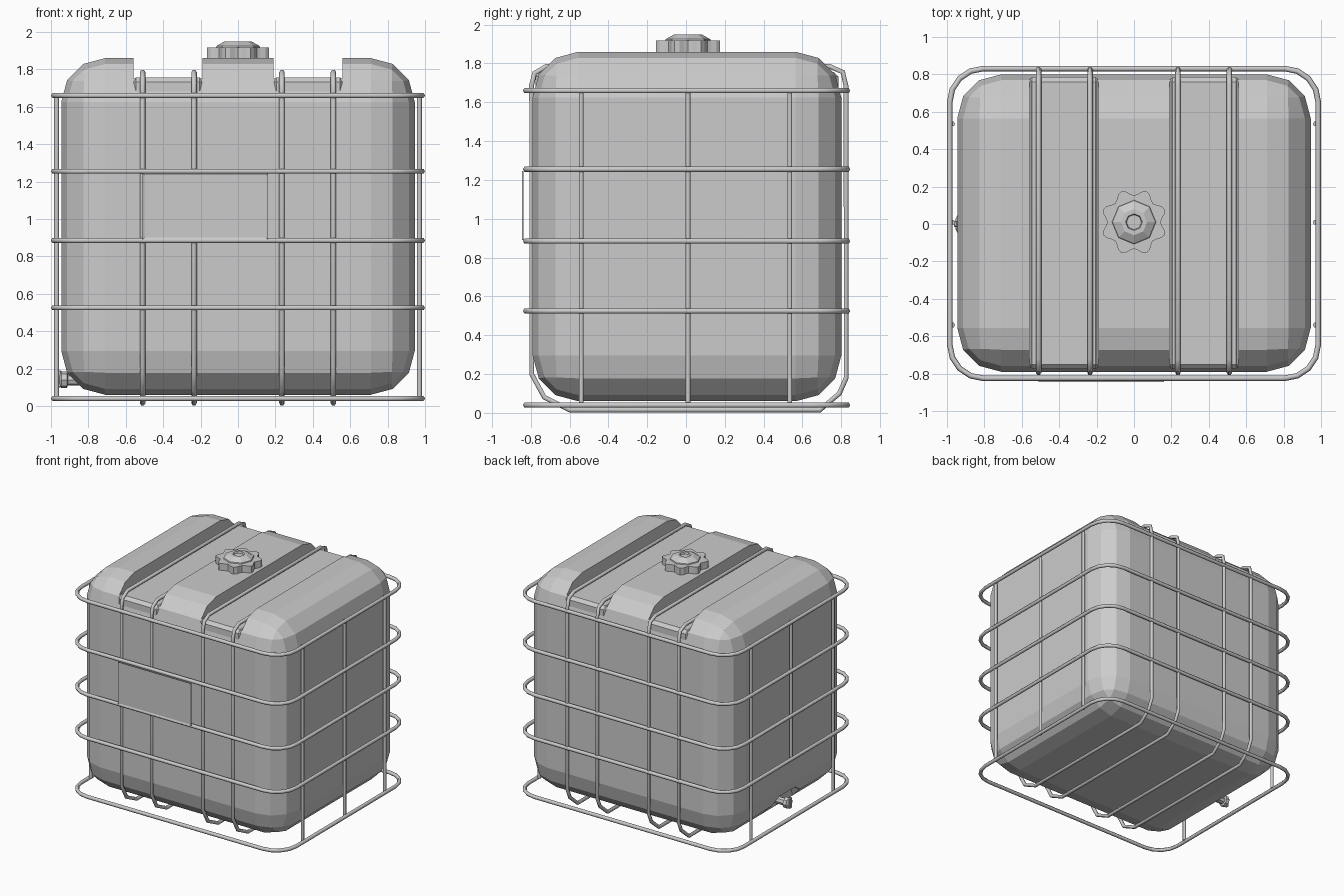
import bpy, bmesh
from math import pi, cos, sin
from mathutils import Matrix, Vector

if "Cube" in bpy.data.objects:
    bpy.data.objects.remove(bpy.data.objects["Cube"])


def make_material(name, rgb):
    mat = bpy.data.materials.new(name)
    mat.use_nodes = True
    color = (*rgb, 1)
    mat.diffuse_color = color
    mat.node_tree.nodes["Principled BSDF"].inputs["Base Color"].default_value = color
    return mat


grey = make_material("light grey", (0.6, 0.6, 0.6))


def add_mesh(name, bm):
    bmesh.ops.recalc_face_normals(bm, faces=bm.faces[:])
    mesh = bpy.data.meshes.new(name)
    bm.to_mesh(mesh)
    bm.free()
    mesh.materials.append(grey)
    obj = bpy.data.objects.new(name, mesh)
    bpy.context.collection.objects.link(obj)
    return obj


def bake(obj):
    """Replace an object with its evaluated mesh."""
    graph = bpy.context.evaluated_depsgraph_get()
    mesh = bpy.data.meshes.new_from_object(obj.evaluated_get(graph))
    name = obj.name
    bpy.data.objects.remove(obj)
    new = bpy.data.objects.new(name, mesh)
    bpy.context.collection.objects.link(new)
    return new


def box(name, low, high, bevel=0, segments=1):
    low, high = Vector(low), Vector(high)
    bm = bmesh.new()
    bmesh.ops.create_cube(bm, size=1)
    for v in bm.verts:
        v.co = (low + high) / 2 + v.co * (high - low)
    if bevel:
        bmesh.ops.bevel(bm, geom=bm.edges[:], offset=bevel, segments=segments,
                        profile=0.5, affect='EDGES')
    return add_mesh(name, bm)


def prism(name, outline, direction):
    bm = bmesh.new()
    face = bm.faces.new([bm.verts.new(p) for p in outline])
    ext = bmesh.ops.extrude_face_region(bm, geom=[face])["geom"]
    verts = [g for g in ext if isinstance(g, bmesh.types.BMVert)]
    bmesh.ops.translate(bm, vec=direction, verts=verts)
    return add_mesh(name, bm)


def lathe(name, profile, sides, matrix):
    """Spin (radius, height) points about z, then place the result."""
    bm = bmesh.new()
    rings = [[bm.verts.new((r * cos(2 * pi * i / sides), r * sin(2 * pi * i / sides), z))
              for i in range(sides)] for r, z in profile]
    for a, b in zip(rings, rings[1:]):
        for i in range(sides):
            j = (i + 1) % sides
            bm.faces.new((a[i], a[j], b[j], b[i]))
    bm.faces.new(rings[0])
    bm.faces.new(rings[-1])
    bmesh.ops.transform(bm, matrix=matrix, verts=bm.verts[:])
    return add_mesh(name, bm)


def tube(name, points, closed=False, radius=0.015):
    curve = bpy.data.curves.new(name, 'CURVE')
    curve.dimensions = '3D'
    curve.bevel_depth = radius
    curve.bevel_resolution = 1
    curve.use_fill_caps = True
    spline = curve.splines.new('POLY')
    spline.points.add(len(points) - 1)
    for p, co in zip(spline.points, points):
        p.co = (*co, 1)
    spline.use_cyclic_u = closed
    curve.materials.append(grey)
    obj = bpy.data.objects.new(name, curve)
    bpy.context.collection.objects.link(obj)
    return bake(obj)


# Tank body with two top channels and a valve recess
tank = box("tank", (-0.945, -0.79, 0.06), (0.945, 0.8, 1.86), 0.235, 3)
cutters = [box("channel_cutter", (min(s * 0.19, s * 0.56), -1, 1.75),
               (max(s * 0.19, s * 0.56), 1, 2)) for s in (-1, 1)]
cutters.append(prism("recess_cutter",
                     [(-1.1, -0.24, 0), (-1.1, 0.24, 0), (-1.1, 0.18, 0.18),
                      (-1.1, 0.1, 0.23), (-1.1, -0.1, 0.23), (-1.1, -0.18, 0.18)],
                     (0.27, 0, 0)))
for cutter in cutters:
    cutter.hide_render = True
    mod = tank.modifiers.new("cut", 'BOOLEAN')
    mod.operation = 'DIFFERENCE'
    mod.solver = 'EXACT'
    mod.object = cutter
tank = bake(tank)
for cutter in cutters:
    bpy.data.objects.remove(cutter)

# Channel floors reaching out to the front and back walls
for side, s in (("right", -1), ("left", 1)):
    a, b = sorted((s * 0.18, s * 0.57))
    box("channel_floor_" + side, (a, -0.775, 1.4), (b, 0.785, 1.757), 0.025)

# Lobed lid and its stepped centre
lobes = []
for i in range(48):
    t = 2 * pi * i / 48
    r = 0.16 + 0.018 * cos(8 * (t - pi / 8))
    lobes.append((r * cos(t), r * sin(t) + 0.01, 1.85))
prism("lid", lobes, (0, 0, 0.067))
lathe("lid_centre", [(0.12, 1.91), (0.115, 1.925), (0.07, 1.95), (0.045, 1.95), (0.04, 1.935)],
      8, Matrix.Translation((0, 0.01, 0)))

# Horizontal cage rings with rounded corners
outline = []
for k, (sx, sy) in enumerate(((1, 1), (-1, 1), (-1, -1), (1, -1))):
    for step in range(5):
        t = (k + step / 4) * pi / 2
        outline.append((sx * 0.805 + 0.18 * cos(t), sy * 0.648 + 0.003 + 0.18 * sin(t)))
for n, z in enumerate((0.04, 0.525, 0.885, 1.255, 1.66)):
    tube("cage_ring_%d" % (n + 1), [(x, y, z) for x, y in outline], True)

# Hoops running round the front, top, back and underside
hoop = [(-0.795, 1.69), (-0.78, 1.75), (-0.72, 1.785), (0.74, 1.785), (0.808, 1.755),
        (0.825, 1.68), (0.825, 0.18), (0.79, 0.1), (0.69, 0.015), (-0.6, 0.015),
        (-0.73, 0.08), (-0.795, 0.2)]
for n, x in enumerate((-0.51, -0.235, 0.235, 0.51)):
    tube("cage_hoop_%d" % (n + 1), [(x, y, z) for y, z in hoop], True, 0.0145)

# Upright side bars, the one above the valve being shorter
for side, s in (("right", -1), ("left", 1)):
    for n, y in enumerate((-0.54, 0.01, 0.535)):
        bottom = 0.525 if s < 0 and n == 1 else 0.04
        tube("side_bar_%s_%d" % (side, n + 1), [(s * 0.97, y, bottom), (s * 0.97, y, 1.66)],
             radius=0.014)

# Front plate with a raised rim
bm = bmesh.new()
face = bm.faces.new([bm.verts.new(p) for p in
                     ((-0.51, -0.845, 0.89), (0.16, -0.845, 0.89),
                      (0.16, -0.845, 1.245), (-0.51, -0.845, 1.245))])
ext = bmesh.ops.extrude_face_region(bm, geom=[face])["geom"]
bmesh.ops.translate(bm, vec=(0, 0.009, 0),
                    verts=[g for g in ext if isinstance(g, bmesh.types.BMVert)])
bmesh.ops.recalc_face_normals(bm, faces=bm.faces[:])
front = min(bm.faces, key=lambda f: f.calc_center_median().y)
bmesh.ops.inset_region(bm, faces=[front], thickness=0.014)
bmesh.ops.translate(bm, vec=(0, 0.005, 0), verts=front.verts[:])
add_mesh("front_plate", bm)

# Outlet valve with collar and handle
lathe("valve", [(0.03, 0), (0.03, 0.09), (0.045, 0.095), (0.045, 0.125), (0.025, 0.135)], 8,
      Matrix.Translation((-0.82, 0, 0.14)) @ Matrix.Rotation(-pi / 2, 4, 'Y'))
box("valve_handle", (-0.963, -0.015, 0.1), (-0.945, 0.015, 0.19), 0.004)
